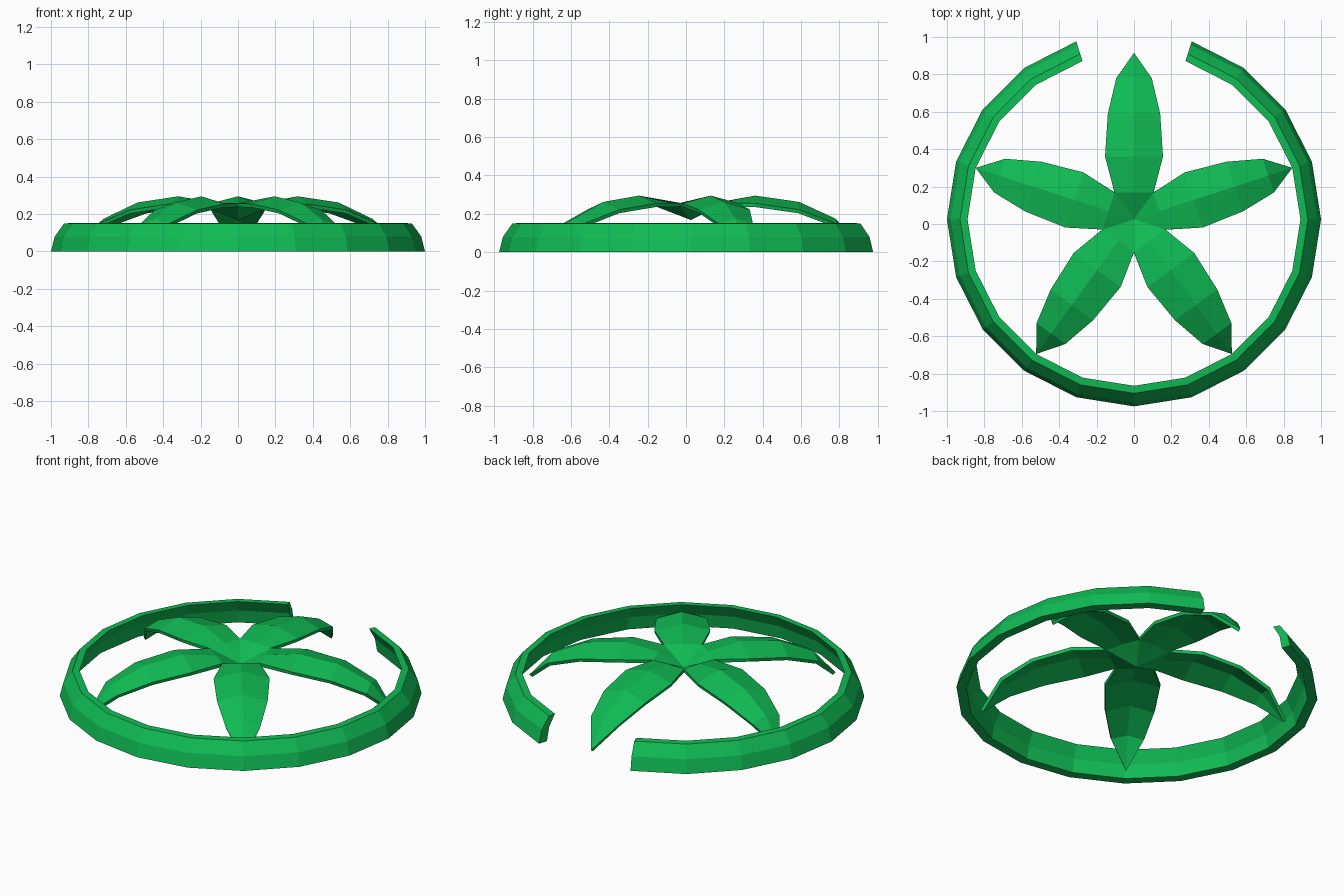
import bpy
import bmesh
from math import cos, sin, radians
from mathutils import Matrix, Vector

cube = bpy.data.objects.get("Cube")
if cube:
    bpy.data.objects.remove(cube, do_unlink=True)

green = bpy.data.materials.new("leaf_green")
green.use_nodes = True
colour = (0.005, 0.5, 0.09, 1)
green.diffuse_color = colour
green.node_tree.nodes["Principled BSDF"].inputs["Base Color"].default_value = colour

CENTRE_Y = 0.025


def finish(bm, name):
    mesh = bpy.data.meshes.new(name)
    bm.to_mesh(mesh)
    bm.free()
    mesh.materials.append(green)
    obj = bpy.data.objects.new(name, mesh)
    obj.location.y = CENTRE_Y
    bpy.context.collection.objects.link(obj)
    return obj


# Open ring: a leaning section swept in 18 degree steps, with a gap at the back
section = [(1.0, 0), (0.98, 0.08), (0.93, 0.15),
           (0.89, 0.152), (0.93, 0.08), (0.945, 0)]
bm = bmesh.new()
loops = []
for step in range(19):
    a = radians(108 + 18 * step)
    loops.append([bm.verts.new((r * cos(a), r * sin(a), z)) for r, z in section])
n = len(section)
for p, q in zip(loops, loops[1:]):
    for i in range(n):
        j = (i + 1) % n
        bm.faces.new((p[i], q[i], q[j], p[j]))
bm.faces.new(loops[0])
bm.faces.new(loops[-1][::-1])
bmesh.ops.recalc_face_normals(bm, faces=bm.faces)
finish(bm, "open_ring")

# Five arched petals, creased along the middle, meeting in a central funnel
# Each row: distance from centre, half width, ridge height, edge height
rows = [(0.143, 0.104, 0.26, 0.257),
        (0.335, 0.155, 0.295, 0.255),
        (0.565, 0.14, 0.262, 0.222),
        (0.755, 0.095, 0.175, 0.15)]
bm = bmesh.new()
for k in range(5):
    turn = Matrix.Rotation(radians(90 + 72 * k), 3, "Z")

    def point(x, y, z):
        return bm.verts.new(turn @ Vector((x, y, z)))

    hub = point(0, 0, 0.188)
    tip = point(0.89, 0, 0.02)
    strips = [[point(r, -w, edge), point(r, 0, ridge), point(r, w, edge)]
              for r, w, ridge, edge in rows]
    for i in range(2):
        bm.faces.new((hub, strips[0][i], strips[0][i + 1]))
        for p, q in zip(strips, strips[1:]):
            bm.faces.new((p[i], q[i], q[i + 1], p[i + 1]))
        bm.faces.new((strips[-1][i], tip, strips[-1][i + 1]))
bmesh.ops.remove_doubles(bm, verts=bm.verts, dist=0.003)
petals = finish(bm, "petals")
thick = petals.modifiers.new("thickness", "SOLIDIFY")
thick.thickness = 0.02
thick.offset = -1
